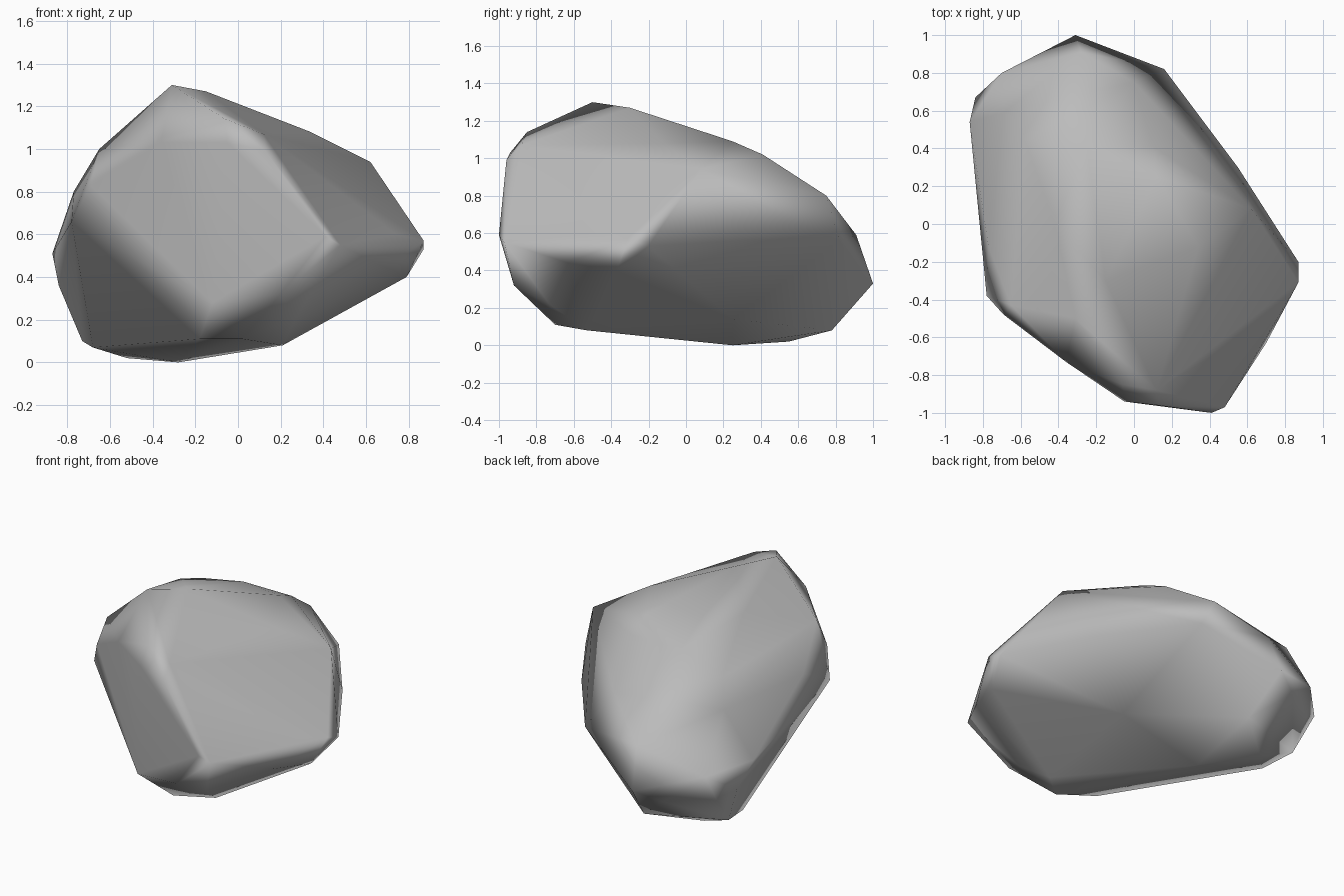
import bpy
import bmesh
import math
from mathutils import Vector

# Remove the default cube only
default_cube = bpy.data.objects.get("Cube")
if default_cube:
    bpy.data.objects.remove(default_cube, do_unlink=True)


def flat_material(name, value):
    material = bpy.data.materials.new(name)
    material.use_nodes = True
    colour = (value, value, value, 1)
    material.diffuse_color = colour
    shader = material.node_tree.nodes["Principled BSDF"]
    shader.inputs["Base Color"].default_value = colour
    shader.inputs["Roughness"].default_value = 0.9
    return material


# Corner points of the boulder, in hundredths of a unit
# Crown: peak, sloping back and the two shoulders
crown = [(-31, -50, 130), (-15, -30, 127), (-42, 0, 115), (34, -12, 108),
         (12, 25, 109), (10, 41, 102), (-25, 41, 102), (62, 8, 94),
         (-58, 45, 94), (-65, -43, 100), (0, 75, 80), (-69, 59, 81)]

# Front: large leaning facet and its bevelled rim
front = [(-6, -85, 114), (12, -88, 107), (13, -96, 99), (-5, -94, 103),
         (-36, -73, 103), (-69, -48, 83), (-78, -38, 66), (41, -100, 59),
         (48, -97, 55), (20, -92, 32), (-12, -87, 28), (28, -73, 22)]

# Flanks: pointed left side and broad right side
flanks = [(87, -31, 57), (87, -20, 53), (79, -37, 40), (70, -63, 44),
          (74, -50, 60), (55, 30, 56), (-77, -12, 80), (-87, 54, 51)]

# Back: blunt nose
back = [(16, 82, 56), (-28, 91, 59), (-31, 100, 33), (-20, 95, 40),
        (-47, 91, 27), (-73, 73, 29), (-84, 67, 36), (-70, 80, 45)]

# Base: gently curved underside
base = [(21, -53, 8), (2, -70, 11), (-18, -56, 11), (-68, 38, 7),
        (-73, 60, 10), (-28, 25, 0), (-52, 55, 2), (-24, 78, 8),
        (30, 25, 14)]


def build_boulder(name, points, material):
    """Wrap the corner points in a convex skin and drop unused points."""
    bm = bmesh.new()
    for point in points:
        bm.verts.new(Vector(point) / 100)
    hull = bmesh.ops.convex_hull(bm, input=bm.verts)
    loose = {item for key in ("geom_interior", "geom_unused")
             for item in hull[key] if isinstance(item, bmesh.types.BMVert)}
    bmesh.ops.delete(bm, geom=list(loose), context="VERTS")
    bmesh.ops.recalc_face_normals(bm, faces=bm.faces)
    mesh = bpy.data.meshes.new(name)
    bm.to_mesh(mesh)
    bm.free()
    mesh.materials.append(material)
    boulder = bpy.data.objects.new(name, mesh)
    bpy.context.collection.objects.link(boulder)
    return boulder


stone_grey = flat_material("stone grey", 0.5)
boulder = build_boulder("boulder", crown + front + flanks + back + base,
                        stone_grey)

# Soft shading that follows the large facets
bpy.ops.object.select_all(action="DESELECT")
boulder.select_set(True)
bpy.context.view_layer.objects.active = boulder
bpy.ops.object.shade_smooth_by_angle(angle=math.radians(80))
facet_normals = boulder.modifiers.new("facet normals", "WEIGHTED_NORMAL")
facet_normals.mode = "FACE_AREA"
facet_normals.weight = 60
facet_normals.keep_sharp = True
